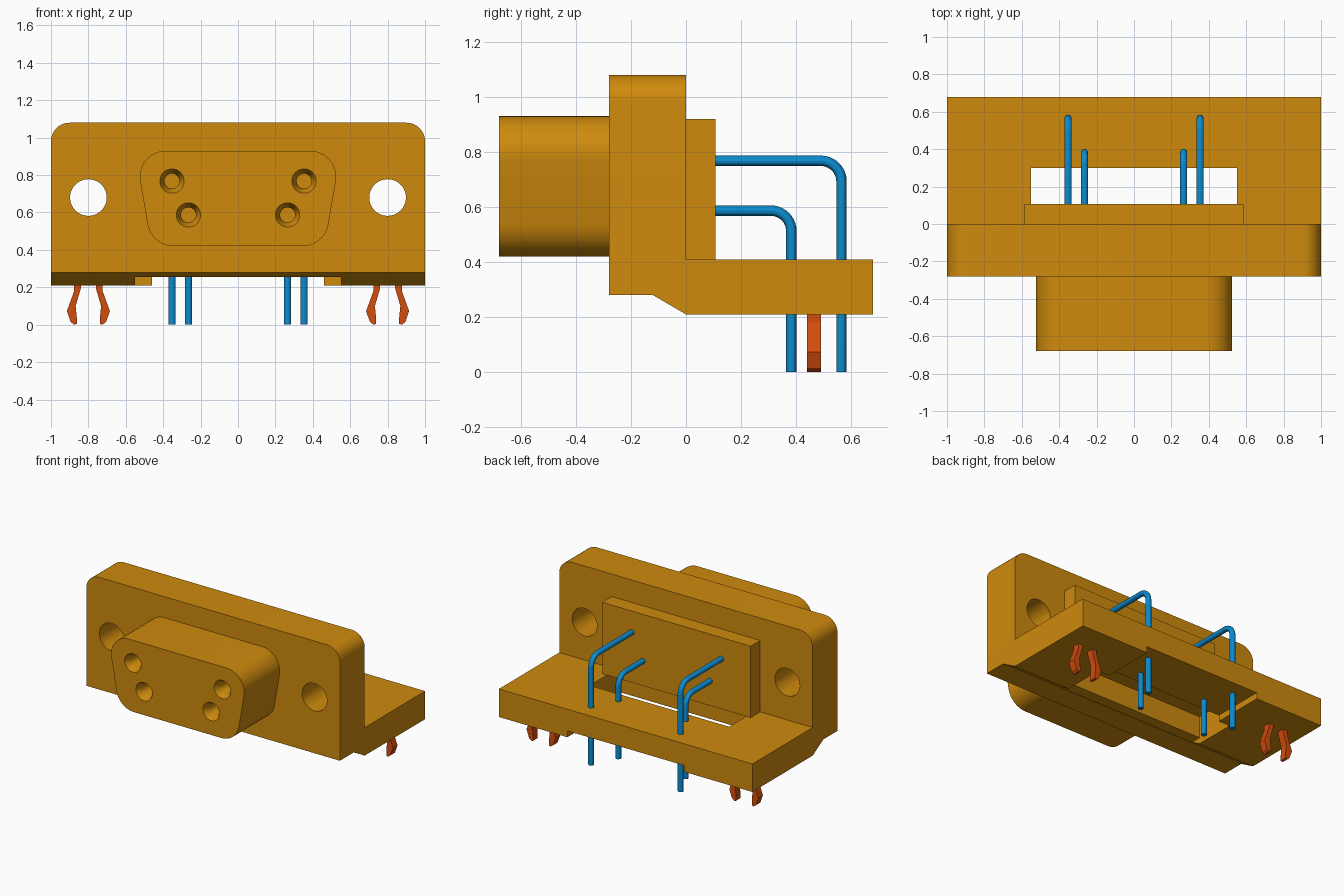
import bpy, bmesh, math
from mathutils import Matrix, Vector

cube = bpy.data.objects.get("Cube")
if cube:
    bpy.data.objects.remove(cube, do_unlink=True)


def material(name, rgb):
    m = bpy.data.materials.new(name)
    m.use_nodes = True
    m.diffuse_color = (*rgb, 1)
    m.node_tree.nodes["Principled BSDF"].inputs["Base Color"].default_value = (*rgb, 1)
    return m


GOLD = material("gold housing", (0.62, 0.255, 0.004))
BLUE = material("blue contact", (0.004, 0.26, 0.62))
RUST = material("orange clip", (0.65, 0.075, 0.004))


def finish(name, bm, mat):
    bmesh.ops.recalc_face_normals(bm, faces=bm.faces[:])
    me = bpy.data.meshes.new(name)
    bm.to_mesh(me)
    bm.free()
    ob = bpy.data.objects.new(name, me)
    bpy.context.collection.objects.link(ob)
    me.materials.append(mat)
    return ob


def activate(ob):
    bpy.ops.object.select_all(action='DESELECT')
    ob.select_set(True)
    bpy.context.view_layer.objects.active = ob


def smooth(ob):
    activate(ob)
    bpy.ops.object.shade_smooth_by_angle(angle=math.radians(30))


def prism_mesh(pts, axis, a, b):
    """Extrude a 2D outline along X (points are y, z) or Y (points are x, z)."""
    bm = bmesh.new()
    place = (lambda u, v: (a, u, v)) if axis == 'X' else (lambda u, v: (u, a, v))
    face = bm.faces.new([bm.verts.new(place(u, v)) for u, v in pts])
    ext = bmesh.ops.extrude_face_region(bm, geom=[face])
    shift = (b - a, 0, 0) if axis == 'X' else (0, b - a, 0)
    bmesh.ops.translate(bm, vec=shift,
                        verts=[g for g in ext["geom"] if isinstance(g, bmesh.types.BMVert)])
    return bm


def box(name, x, y0, y1, z0, z1):
    return finish(name, prism_mesh([(y0, z0), (y1, z0), (y1, z1), (y0, z1)], 'X', -x, x), GOLD)


def cone_y(name, x, z, y0, y1, r0, r1):
    bm = bmesh.new()
    mat = Matrix.Translation((x, (y0 + y1) / 2, z)) @ Matrix.Rotation(-math.pi / 2, 4, 'X')
    bmesh.ops.create_cone(bm, cap_ends=True, segments=40, radius1=r0, radius2=r1,
                          depth=y1 - y0, matrix=mat)
    return finish(name, bm, GOLD)


def cut(ob, cutter):
    cutter.hide_render = True
    mod = ob.modifiers.new("cut", 'BOOLEAN')
    mod.operation, mod.solver, mod.object = 'DIFFERENCE', 'EXACT', cutter
    activate(ob)
    bpy.ops.object.modifier_apply(modifier=mod.name)
    bpy.data.objects.remove(cutter, do_unlink=True)


# Housing: L-shaped bracket with rounded upper corners
bm = prism_mesh([(-0.28, 0.28), (-0.12, 0.28), (0, 0.21), (0.68, 0.21), (0.68, 0.41),
                 (0, 0.41), (0, 1.08), (-0.28, 1.08)], 'X', -1, 1)
corners = [e for e in bm.edges if all(v.co.z > 1.07 for v in e.verts)
           and abs(e.verts[0].co.x - e.verts[1].co.x) < 0.01]
bmesh.ops.bevel(bm, geom=corners, offset=0.1, segments=10, profile=0.5, affect='EDGES')
housing = finish("housing_bracket", bm, GOLD)

# Underside relief, shelf window, rear channel and mounting holes
cut(housing, box("relief_cutter", 0.55, -0.2, 0.30, 0.1, 0.255))
cut(housing, box("window_cutter", 0.55, 0.0, 0.30, 0.15, 0.5))
cut(housing, box("channel_cutter", 0.46, 0.2, 0.8, 0.12, 0.255))
for s in (-1, 1):
    cut(housing, cone_y("mount_cutter", s * 0.8, 0.68, -0.4, 0.1, 0.098, 0.098))
smooth(housing)

# Rear block
box("rear_block", 0.585, 0, 0.107, 0.41, 0.92)

# Shroud: rounded D-shaped outline
R = 0.14
right = []
for cx, cz, start, end in ((0.385, 0.79, 90, -10), (0.345, 0.56, -10, -90)):
    for i in range(13):
        t = math.radians(start + (end - start) * i / 12)
        right.append((cx + R * math.cos(t), cz + R * math.sin(t)))
outline = right + [(-x, z) for x, z in reversed(right)]
shroud = finish("front_shroud", prism_mesh(outline, 'Y', -0.68, -0.28), GOLD)

# Countersunk contact sockets
CONTACTS = ((0.353, 0.768, 0.565), (0.265, 0.587, 0.383))  # x, height, bend depth
for s in (-1, 1):
    for x, z, _ in CONTACTS:
        cut(shroud, cone_y("countersink_cutter", s * x, z, -0.69, -0.63, 0.07, 0.04))
        cut(shroud, cone_y("bore_cutter", s * x, z, -0.66, -0.40, 0.04, 0.04))
smooth(shroud)


# Bent contact pins
def pin(name, x, z, y):
    bend = 0.075
    path = [(x, 0.08, z)]
    for i in range(11):
        t = math.pi / 2 * i / 10
        path.append((x, y - bend + bend * math.sin(t), z - bend + bend * math.cos(t)))
    path.append((x, y, 0))
    cu = bpy.data.curves.new(name, 'CURVE')
    cu.dimensions = '3D'
    cu.bevel_depth, cu.bevel_resolution, cu.use_fill_caps = 0.019, 4, True
    sp = cu.splines.new('POLY')
    sp.points.add(len(path) - 1)
    for p, co in zip(sp.points, path):
        p.co = (*co, 1)
    cu.materials.append(BLUE)
    ob = bpy.data.objects.new(name, cu)
    bpy.context.collection.objects.link(ob)
    activate(ob)
    bpy.ops.object.convert(target='MESH')
    smooth(bpy.context.view_layer.objects.active)


for side, s in (("right", -1), ("left", 1)):
    for row, (x, z, y) in zip(("upper", "lower"), CONTACTS):
        pin(f"{side}_{row}_pin", s * x, z, y)

# Board-lock clips: two splayed prongs on each side
PRONG = [(0.04, 0.23), (0.04, 0.195), (0.068, 0.10), (0.062, 0.04), (0.062, 0.005),
         (0.075, 0.0), (0.095, 0.015), (0.115, 0.073), (0.076, 0.18), (0.076, 0.23)]
for side, s in (("right", -1), ("left", 1)):
    for part, d in (("inner", -s), ("outer", s)):
        pts = [(s * 0.8 + d * u, v) for u, v in PRONG]
        finish(f"{side}_{part}_clip_prong", prism_mesh(pts, 'Y', 0.44, 0.49), RUST)
